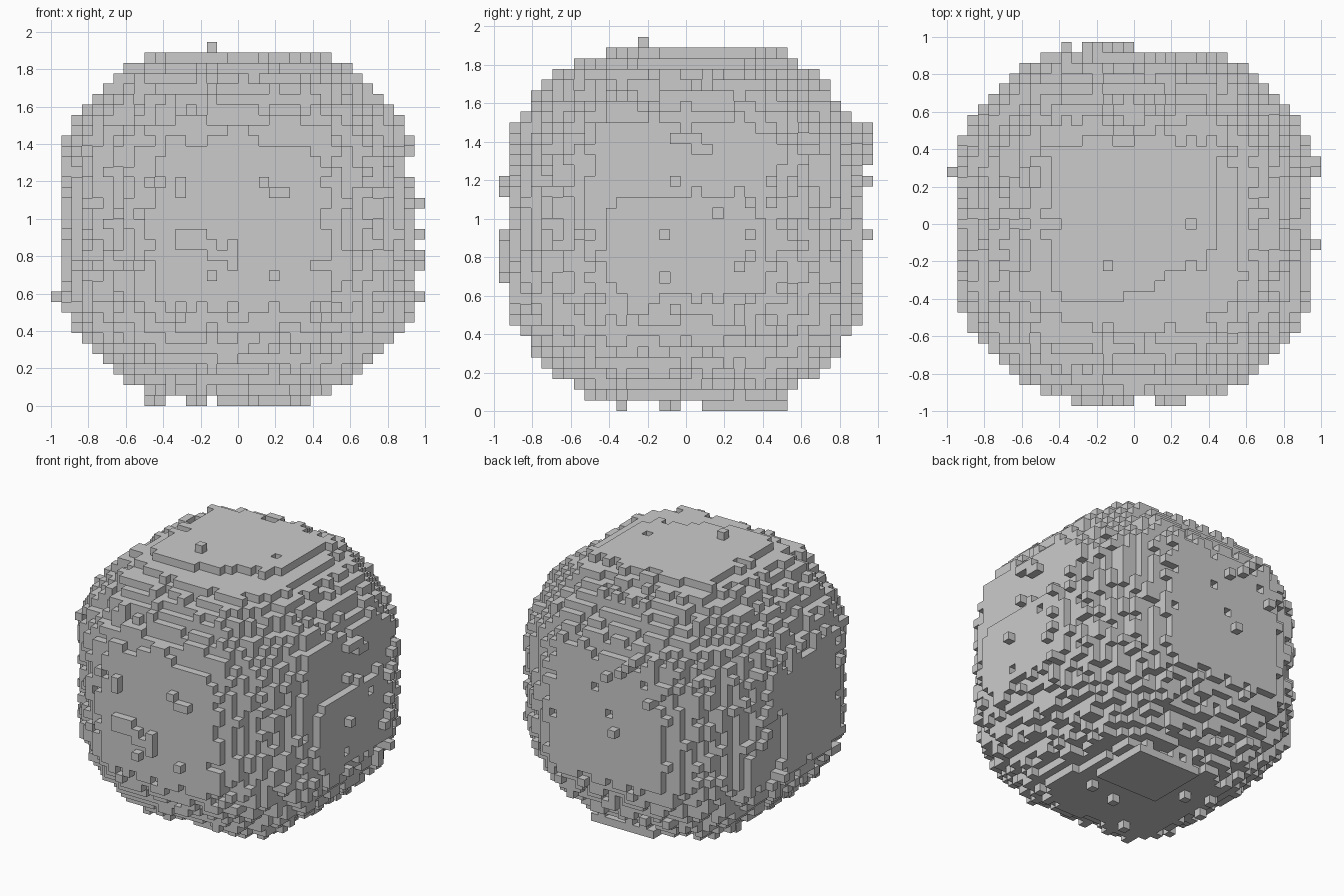
import bpy
import bmesh
import math
import random
from mathutils import Vector, noise

cube = bpy.data.objects.get("Cube")
if cube:
    bpy.data.objects.remove(cube, do_unlink=True)

random.seed(7)
S = 2 / 36                       # block size
SIZE = (36, 35, 35)              # blocks along each axis
ORIGIN = Vector((-1, -SIZE[1] * S / 2, 0))
MID = SIZE[2] * S / 2
AXES = range(3)
blocks = set()


def centre(cell):
    return ORIGIN + Vector([(c + 0.5) * S for c in cell])


def cell_at(x, y, z):
    p = Vector((x, y, z)) - ORIGIN
    return tuple(min(max(math.floor(p[a] / S), 0), SIZE[a] - 1) for a in AXES)


def all_cells():
    for i in range(SIZE[0]):
        for j in range(SIZE[1]):
            for k in range(SIZE[2]):
                yield (i, j, k)


def in_body(cell):
    """Cube with rounded edges and corners and a rough skin."""
    if any(cell[a] in (0, SIZE[a] - 1) for a in AXES):
        return False
    x, y, z = centre(cell)
    h = z - MID
    rough = random.uniform(-0.028, 0.028)
    edge = max(math.hypot(x, y), math.hypot(y, h), math.hypot(x, h))
    if edge > 1.005 + rough or Vector((x, y, h)).length > 1.07 + rough:
        return False
    # worn upper part of the left face
    if cell[0] == SIZE[0] - 2 and z > 1.11:
        return False
    # patchy wear on the right face
    if cell[0] == 1 and noise.noise(Vector((x, y, z)) * 4) > 0.25:
        return False
    # worn front strip of the top face
    if cell[2] == SIZE[2] - 2 and y < -0.4 + 0.5 * max(0, x + 0.1):
        return random.random() < 0.06
    return True


def fill(low, high):
    """Add a box of blocks between two corners."""
    a = cell_at(*[v + 0.01 for v in low])
    b = cell_at(*[v - 0.01 for v in high])
    for i in range(a[0], b[0] + 1):
        for j in range(a[1], b[1] + 1):
            for k in range(a[2], b[2] + 1):
                blocks.add((i, j, k))


blocks.update(c for c in all_cells() if in_body(c))

# Raised patch and studs on the front face
for x0, x1, z0, z1 in ((-.33, -.17, .84, .95), (-.17, -.11, .84, .89),
                       (-.17, 0, .78, .84), (-.06, 0, .72, .89),
                       (-.17, -.11, .67, .72), (-.33, -.28, 1.11, 1.22)):
    fill((x0, -.97, z0), (x1, -.92, z1))
for x, z in ((.14, 1.2), (.19, 1.14), (.25, 1.14), (.19, .7)):
    blocks.add(cell_at(x, -.95, z))

# Studs on the left face: outer ones on the plateau, inner ones above it
for y, z in ((.28, .75), (.36, .8), (.36, .92), (.31, 1.08), (-.11, .92), (.33, .58)):
    blocks.add(cell_at(.97, y, z))
for y, z in ((.44, 1.2), (-.06, 1.2), (.06, 1.14), (.28, 1.14), (.3, .47)):
    blocks.add(cell_at(.92, y, z))
fill((.89, -.08, 1.39), (.94, .08, 1.44))
fill((.89, .03, 1.33), (.94, .14, 1.39))

# Studs on the back, top and right faces
for x, z in ((-.36, 1.2), (-.25, 1.47), (-.2, 1.42), (-.14, 1.36), (-.03, 1.3), (-.08, .92)):
    blocks.add(cell_at(x, .95, z))
for x, y in ((-.31, .44), (-.14, -.22)):
    blocks.add(cell_at(x, y, 1.92))
blocks.add(cell_at(-.97, .28, .6))

# Plate and studs under the base
fill((-.11, .08, 0), (.38, .53, .05))
for x, y in ((-.48, .1), (-.4, .3), (-.25, .2), (-.2, -.33), (.1, -.1), (.3, -.06)):
    blocks.add(cell_at(x, y, .02))

# Small pits
for p in ((.3, 0, 1.86), (-.46, 0, 1.86), (-.3, .89, 1.3), (.1, .89, 1.2),
          (-.05, .89, 1), (.92, -.11, .7), (.92, .17, 1.03)):
    blocks.discard(cell_at(*p))

# Drop blocks that touch nothing
STEPS = [tuple(d if a == n else 0 for a in AXES) for n in AXES for d in (-1, 1)]


def neighbour(cell, step):
    return tuple(c + d for c, d in zip(cell, step))


blocks = {c for c in blocks if any(neighbour(c, s) in blocks for s in STEPS)}

# Skin of the visible block faces
bm = bmesh.new()
corners = {}


def corner(key):
    if key not in corners:
        corners[key] = bm.verts.new(ORIGIN + Vector(key) * S)
    return corners[key]


for cell in sorted(blocks):
    for step in STEPS:
        if neighbour(cell, step) in blocks:
            continue
        n = next(a for a in AXES if step[a])
        u, v = (n + 1) % 3, (n + 2) % 3
        ring = []
        for du, dv in ((0, 0), (1, 0), (1, 1), (0, 1)):
            key = list(cell)
            key[n] += step[n] > 0
            key[u] += du
            key[v] += dv
            ring.append(corner(tuple(key)))
        bm.faces.new(ring if step[n] > 0 else ring[::-1])

mesh = bpy.data.meshes.new("block_boulder")
bm.to_mesh(mesh)
bm.free()

# Stone colour
stone = bpy.data.materials.new("stone_grey")
stone.use_nodes = True
grey = (0.6, 0.6, 0.6, 1)
stone.diffuse_color = grey
stone.node_tree.nodes["Principled BSDF"].inputs["Base Color"].default_value = grey
mesh.materials.append(stone)

boulder = bpy.data.objects.new("block_boulder", mesh)
bpy.context.scene.collection.objects.link(boulder)
